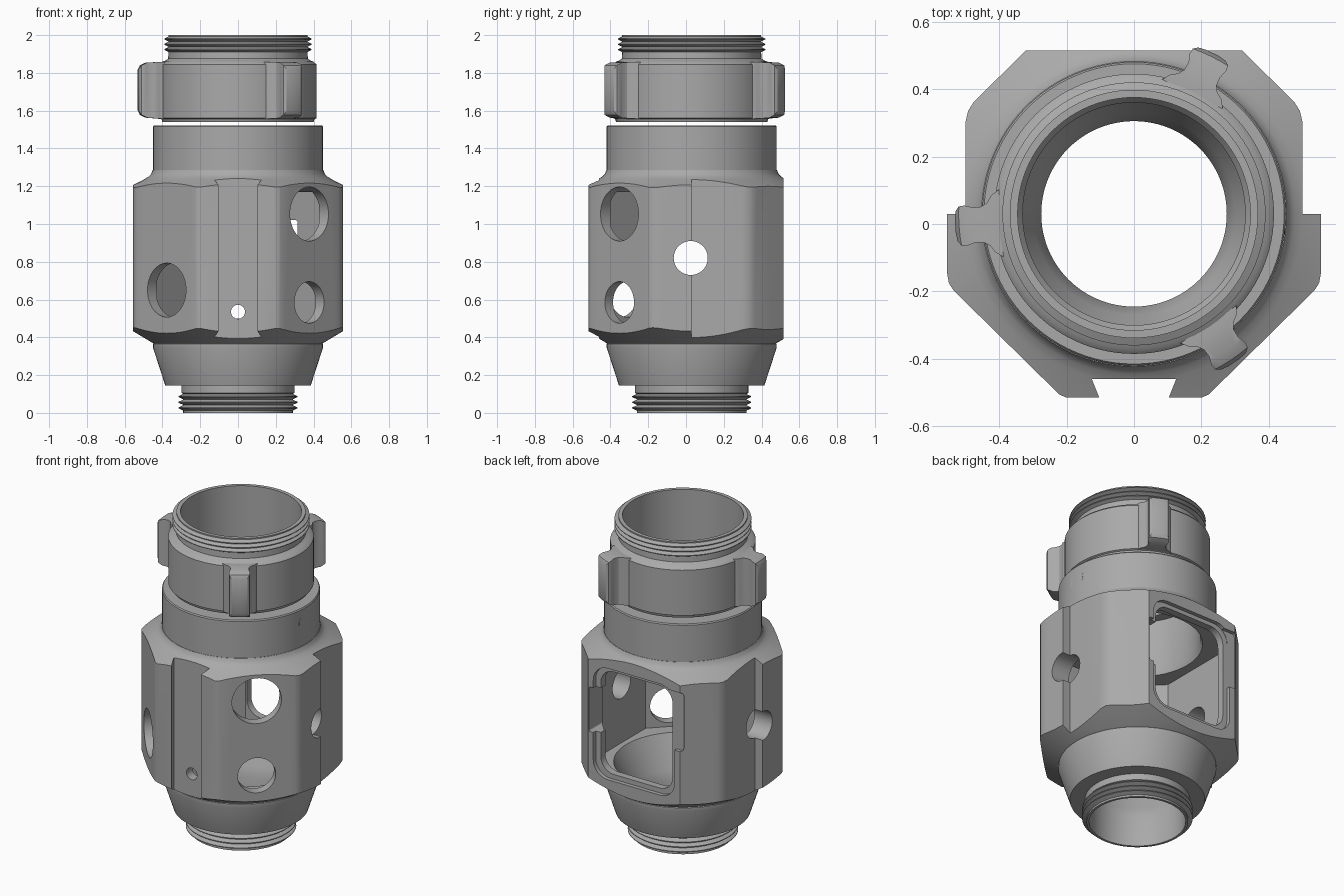
import bpy, bmesh, math
from mathutils import Matrix, Vector

if "Cube" in bpy.data.objects:
    bpy.data.objects.remove(bpy.data.objects["Cube"])

CY = 0.03  # y position of the main axis
metal = bpy.data.materials.new("grey metal")
metal.diffuse_color = (0.4, 0.4, 0.4, 1)
metal.use_nodes = True
metal.node_tree.nodes["Principled BSDF"].inputs["Base Color"].default_value = metal.diffuse_color


def make(name, bm, helper=False):
    bmesh.ops.recalc_face_normals(bm, faces=bm.faces)
    me = bpy.data.meshes.new(name)
    bm.to_mesh(me)
    bm.free()
    ob = bpy.data.objects.new(name, me)
    bpy.context.collection.objects.link(ob)
    me.materials.append(metal)
    ob.hide_render = helper
    return ob


def lathe(name, prof, ring=False, n=96, helper=False):
    """Revolve (radius, z) points; ring closes the profile, otherwise ends are capped."""
    bm = bmesh.new()
    loops = [[bm.verts.new((r * math.cos(2 * math.pi * i / n),
                            CY + r * math.sin(2 * math.pi * i / n), z))
              for i in range(n)] for r, z in prof]
    for k in range(len(loops) if ring else len(loops) - 1):
        a, b = loops[k], loops[(k + 1) % len(loops)]
        for i in range(n):
            j = (i + 1) % n
            bm.faces.new((a[i], a[j], b[j], b[i]))
    if not ring:
        bm.faces.new(loops[0])
        bm.faces.new(loops[-1])
    return make(name, bm, helper)


def prism(name, pts, z0, z1, helper=False, matrix=None):
    """Extrude a plan outline from z0 to z1."""
    bm = bmesh.new()
    f = bm.faces.new([bm.verts.new((x, y, z0)) for x, y in pts])
    up = bmesh.ops.extrude_face_region(bm, geom=[f])["geom"]
    bmesh.ops.translate(bm, vec=(0, 0, z1 - z0),
                        verts=[v for v in up if isinstance(v, bmesh.types.BMVert)])
    if matrix:
        bm.transform(matrix)
    return make(name, bm, helper)


def drill(centre, direction, radius, length):
    bm = bmesh.new()
    bmesh.ops.create_cone(bm, cap_ends=True, segments=48, radius1=radius,
                          radius2=radius, depth=length)
    rot = Vector(direction).to_track_quat('Z', 'Y').to_matrix().to_4x4()
    bm.transform(Matrix.Translation(centre) @ rot)
    return make("drill", bm, True)


def rounded_slot(x0, x1, z0, z1, y0, y1, rad):
    """Rounded rectangle in x/z, extruded along y."""
    pts = []
    for cx, cz, a0 in ((x1 - rad, z1 - rad, 0), (x0 + rad, z1 - rad, 90),
                       (x0 + rad, z0 + rad, 180), (x1 - rad, z0 + rad, 270)):
        for k in range(7):
            a = math.radians(a0 + 15 * k)
            pts.append((cx + rad * math.cos(a), cz + rad * math.sin(a)))
    return prism("slot", pts, -y1, -y0, True, Matrix.Rotation(math.pi / 2, 4, 'X'))


def boolean(ob, other, op='DIFFERENCE'):
    bpy.context.view_layer.objects.active = ob
    m = ob.modifiers.new("cut", 'BOOLEAN')
    m.operation, m.object, m.solver = op, other, 'EXACT'
    bpy.ops.object.modifier_apply(modifier=m.name)
    bpy.data.objects.remove(other)


def smooth(ob, angle=28):
    bpy.ops.object.select_all(action='DESELECT')
    ob.select_set(True)
    bpy.context.view_layer.objects.active = ob
    bpy.ops.object.shade_smooth_by_angle(angle=math.radians(angle))


def thread(core, crest, z0, turns, pitch):
    """Ridged profile points, going up."""
    pts = []
    for k in range(turns):
        z = z0 + k * pitch
        pts += [(core, z), (crest, z + pitch * 0.4), (crest, z + pitch * 0.55),
                (core, z + pitch * 0.95)]
    return pts


def mirrored(half):
    return half + [(-x, y) for x, y in reversed(half)]


# Main housing: faceted outline with a dovetail groove, chamfered top and bottom
outline = mirrored([(0.125, -0.46), (0.103, -0.515), (0.2, -0.515), (0.222, -0.505),
                    (0.535, -0.197), (0.549, -0.175), (0.555, -0.14), (0.555, 0.03),
                    (0.5, 0.03), (0.5, 0.3), (0.492, 0.335), (0.475, 0.362),
                    (0.32, 0.515)])
body = prism("main_housing", outline, 0.3, 1.35)
boolean(body, lathe("chamfer", [(0.44, 0.365), (0.46, 0.375), (0.7, 0.52), (0.7, 1.135),
                                (0.5, 1.235), (0.475, 1.25), (0.46, 1.265), (0.452, 1.285)],
                    helper=True), 'INTERSECT')

# Neck, lower cone and threaded spigot
core = lathe("core", [(0.29, 0)] + thread(0.29, 0.315, 0.012, 3, 0.03)
             + [(0.3, 0.105), (0.3, 0.145), (0.385, 0.145), (0.45, 0.345), (0.45, 0.366),
                (0.44, 0.372), (0.44, 0.4), (0.45, 0.42), (0.45, 1.515), (0.445, 1.522)], helper=True)
boolean(body, core, 'UNION')

# Hollow interior: bore with funnel, then the faceted chamber
boolean(body, lathe("bore", [(0.275, -0.1), (0.275, 0.2), (0.3, 0.26), (0.4, 0.46),
                             (0.4, 1.1), (0.36, 1.2), (0.36, 1.6)], helper=True))
inner = mirrored([(0.242, -0.4), (0.43, -0.212), (0.43, 0.25), (0.26, 0.445)])
boolean(body, prism("chamber", inner, 0.45, 1.17, True))

# Back window with cover recess and side notches
boolean(body, rounded_slot(-0.28, 0.285, 0.47, 1.17, 0.49, 0.7, 0.1))
boolean(body, rounded_slot(-0.335, -0.1, 0.78, 1.15, 0.492, 0.7, 0.02))
boolean(body, rounded_slot(-0.25, 0.25, 0.5, 1.145, 0.3, 0.7, 0.09))
boolean(body, rounded_slot(0.1, 0.315, 0.74, 1.02, 0.3, 0.7, 0.01))

# Inspection holes on the diagonals, cross hole, small front hole
for side, z, r in ((-1, 0.65, 0.143), (1, 1.053, 0.143), (1, 0.585, 0.11)):
    boolean(body, drill((side * 0.38, -0.355, z), (side, -1, 0), r, 0.4))
boolean(body, drill((0, 0.025, 0.82), (1, 0, 0), 0.09, 1.4))
boolean(body, drill((0, -0.45, 0.535), (0, 1, 0), 0.037, 0.3))
smooth(body)

# Flush plug on the neck
plug = drill((0.43, 0.025, 1.435), (1, 0, 0), 0.055, 0.036)
plug.name, plug.hide_render = "neck_plug", False
smooth(plug)

# Separate upper collar with threaded mouth
collar = lathe("upper_collar", [(0.33, 1.54), (0.4, 1.54), (0.405, 1.555), (0.415, 1.56),
                                (0.415, 1.845), (0.4, 1.86), (0.385, 1.865), (0.37, 1.875)]
               + thread(0.368, 0.39, 1.91, 3, 0.028)
               + [(0.368, 2.0), (0.345, 2.0), (0.345, 1.62), (0.33, 1.6)], ring=True)
smooth(collar)

# Three flared grip lugs around the collar
half = [(0.395, 0.1), (0.418, 0.085), (0.432, 0.064), (0.45, 0.053), (0.475, 0.052),
        (0.5, 0.06), (0.517, 0.058), (0.527, 0.045), (0.531, 0.02)]
plan = half + [(r, -t) for r, t in reversed(half)]
for i, deg in enumerate((64, 184, 304)):
    turn = Matrix.Translation((0, CY, 0)) @ Matrix.Rotation(math.radians(deg), 4, 'Z')
    lug = prism(f"grip_lug_{i + 1}", plan, 1.5, 1.9, matrix=turn)
    boolean(lug, lathe("lug_trim", [(0.42, 1.557), (0.49, 1.563), (0.52, 1.578), (0.535, 1.61),
                                    (0.535, 1.81), (0.52, 1.84), (0.49, 1.854), (0.42, 1.858)],
                       helper=True), 'INTERSECT')
    smooth(lug)
